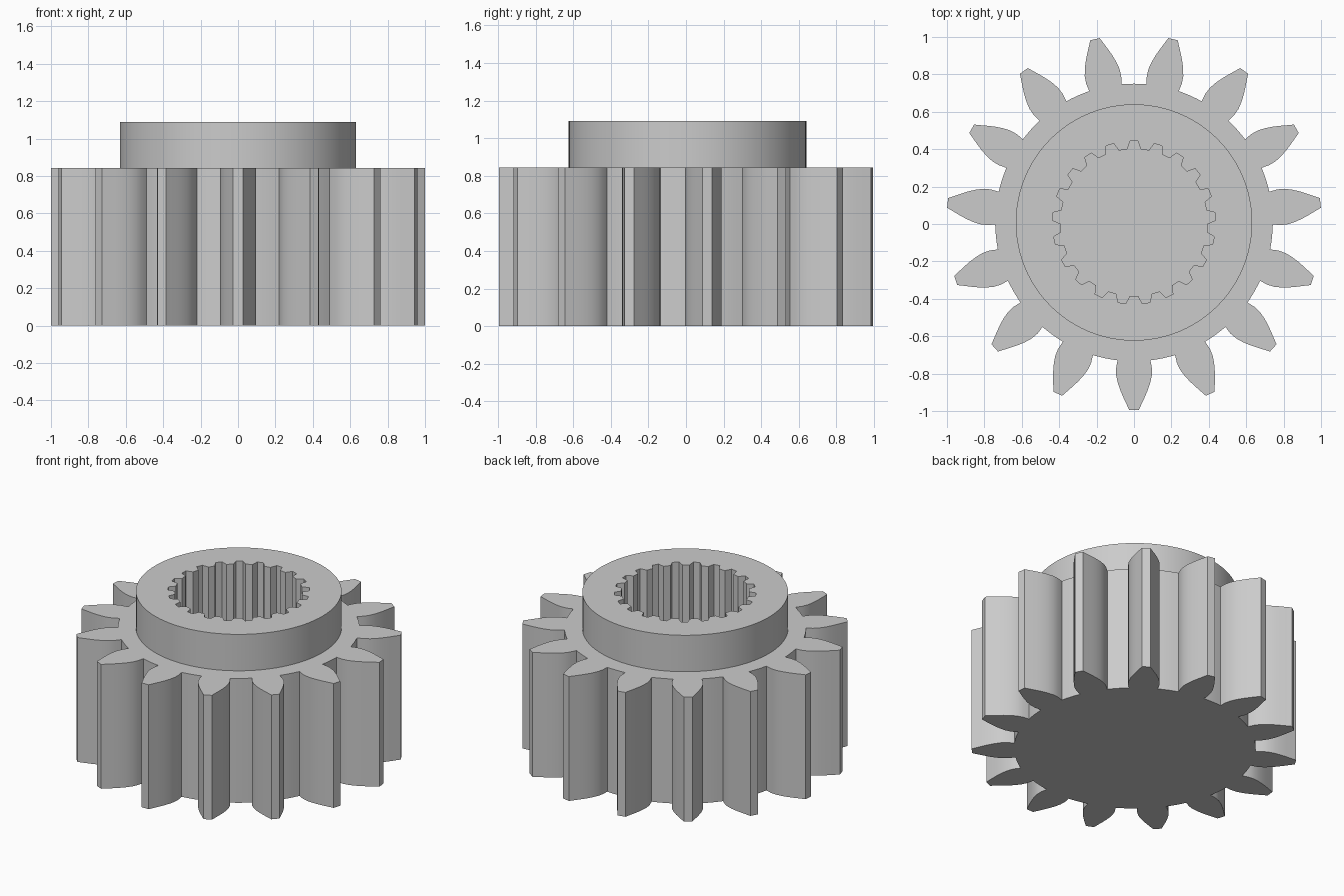
import bpy
import bmesh
from math import cos, sin, pi, radians, atan2, hypot

if "Cube" in bpy.data.objects:
    bpy.data.objects.remove(bpy.data.objects["Cube"])

CENTRE_Y = 0.008
GEAR_TOP, COLLAR_TOP, BORE_FLOOR = 0.843, 1.09, 0.1
TEETH, SPLINES = 15, 21
ROOT_R, COLLAR_R = 0.742, 0.632
# Half of one tooth: distance from the axis, half width
FLANK = [(0.737, 0.088), (0.78, 0.096), (0.82, 0.095), (0.86, 0.086),
         (0.90, 0.072), (0.935, 0.057), (0.965, 0.043), (1.002, 0.026)]


def polar(r, a):
    return (r * cos(a), r * sin(a) + CENTRE_Y)


def gear_outline():
    """Leaf-shaped teeth joined by short root arcs."""
    points = []
    tooth = FLANK and [(r, -w) for r, w in FLANK] + [(r, w) for r, w in reversed(FLANK)]
    pitch = 2 * pi / TEETH
    for i in range(TEETH):
        a = -pi / 2 + i * pitch
        points += [polar(hypot(r, w), a + atan2(w, r)) for r, w in tooth]
        edge = atan2(FLANK[0][1], FLANK[0][0])
        gap = pitch - 2 * edge
        points += [polar(ROOT_R, a + edge + gap * k / 4) for k in (1, 2, 3)]
    return points


def spline_outline():
    """Bore with narrow grooves between trapezoid splines."""
    points = []
    pitch = 2 * pi / SPLINES
    for i in range(SPLINES):
        a = pi / 2 + i * pitch
        for r, f in ((0.393, -0.31), (0.436, -0.16), (0.436, 0.16), (0.393, 0.31)):
            points.append(polar(r, a + f * pitch))
    return points


def ring(bm, points, z):
    verts = [bm.verts.new((x, y, z)) for x, y in points]
    edges = [bm.edges.new((verts[i - 1], verts[i])) for i in range(len(verts))]
    return verts, edges


def wall(bm, low, high):
    for i in range(len(low)):
        bm.faces.new((low[i - 1], low[i], high[i], high[i - 1]))


bm = bmesh.new()
gear = gear_outline()
circle = [polar(COLLAR_R, 2 * pi * i / 96) for i in range(96)]
bore = spline_outline()

# Toothed body, collar and blind splined bore as one closed shell
base_v, base_e = ring(bm, gear, 0)
rim_v, rim_e = ring(bm, gear, GEAR_TOP)
foot_v, foot_e = ring(bm, circle, GEAR_TOP)
lip_v, lip_e = ring(bm, circle, COLLAR_TOP)
mouth_v, mouth_e = ring(bm, bore, COLLAR_TOP)
floor_v, floor_e = ring(bm, bore, BORE_FLOOR)

wall(bm, base_v, rim_v)
wall(bm, foot_v, lip_v)
wall(bm, floor_v, mouth_v)
bm.faces.new(base_v)
bm.faces.new(floor_v)
for outer, inner in ((rim_e, foot_e), (lip_e, mouth_e)):
    bmesh.ops.triangle_fill(bm, edges=outer + inner, use_beauty=True, normal=(0, 0, 1))
bmesh.ops.recalc_face_normals(bm, faces=bm.faces[:])

mesh = bpy.data.meshes.new("splined_gear")
bm.to_mesh(mesh)
bm.free()
obj = bpy.data.objects.new("splined_gear", mesh)
bpy.context.collection.objects.link(obj)

# Plain grey metal
grey = bpy.data.materials.new("plain_grey")
grey.use_nodes = True
colour = (0.6, 0.6, 0.6, 1)
grey.diffuse_color = colour
grey.node_tree.nodes["Principled BSDF"].inputs["Base Color"].default_value = colour
mesh.materials.append(grey)

# Smooth flanks with crisp rims
bpy.ops.object.select_all(action="DESELECT")
obj.select_set(True)
bpy.context.view_layer.objects.active = obj
bpy.ops.object.shade_smooth_by_angle(angle=radians(25))
